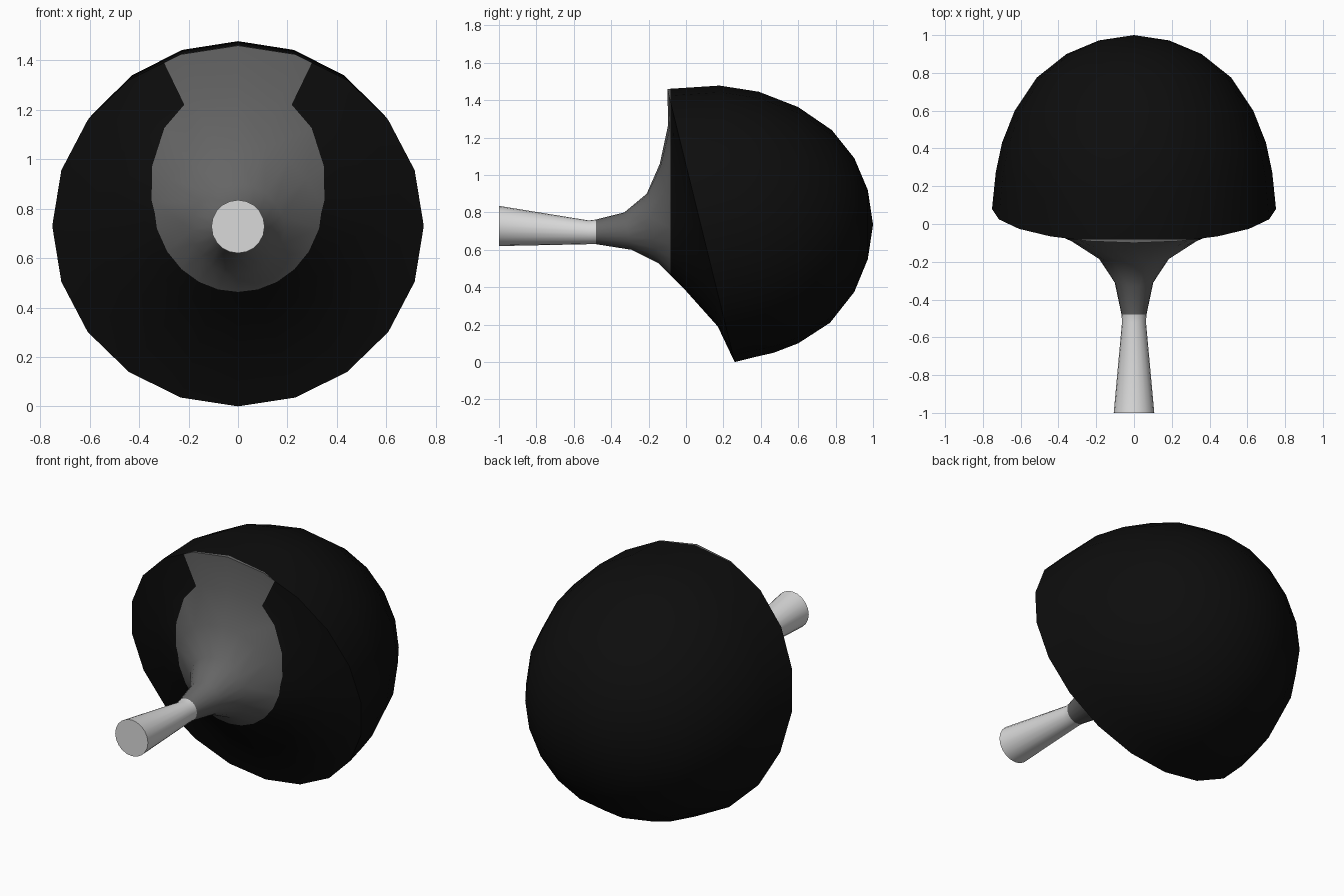
import bpy, bmesh, math
from mathutils import Vector

if "Cube" in bpy.data.objects:
    bpy.data.objects.remove(bpy.data.objects["Cube"])

SIDES = 20
SPLIT_Y = -0.083   # plane where the grey collar meets the black head


def material(name, value):
    m = bpy.data.materials.new(name)
    m.diffuse_color = (value, value, value, 1)
    m.use_nodes = True
    m.node_tree.nodes["Principled BSDF"].inputs["Base Color"].default_value = m.diffuse_color
    return m


black = material("black", 0.004)
grey = material("dark grey", 0.13)
light = material("light grey", 0.7)


def loft(name, rings, mats, tip=None, cap=False, split=False):
    """Loft tilted circles, each given by its bottom and top points (y, z)."""
    bm = bmesh.new()
    loops = []
    for (y0, z0), (y1, z1) in rings:
        c = Vector((0, (y0 + y1) / 2, (z0 + z1) / 2))
        up = Vector((0, (y1 - y0) / 2, (z1 - z0) / 2))
        side = Vector((up.length, 0, 0))
        loops.append([bm.verts.new(c + up * math.cos(a) + side * math.sin(a))
                      for a in (2 * math.pi * i / SIDES for i in range(SIDES))])
    for a, b in zip(loops, loops[1:]):
        for i in range(SIDES):
            j = (i + 1) % SIDES
            bm.faces.new((a[i], b[i], b[j], a[j]))
    if tip:
        t = bm.verts.new((0, *tip))
        for i in range(SIDES):
            bm.faces.new((loops[-1][i], t, loops[-1][(i + 1) % SIDES]))
    if cap:
        bm.faces.new(loops[-1])
    bmesh.ops.recalc_face_normals(bm, faces=bm.faces)
    # normals must point away from the central axis
    bm.normal_update()
    if sum(f.normal.dot(f.calc_center_median() - Vector((0, 0.25, 0.73)))
           for f in bm.faces) < 0:
        bmesh.ops.reverse_faces(bm, faces=bm.faces)
    if split:
        bmesh.ops.bisect_plane(bm, geom=bm.verts[:] + bm.edges[:] + bm.faces[:],
                               plane_co=(0, SPLIT_Y, 0), plane_no=(0, 1, 0))
        for f in bm.faces:
            f.material_index = int(f.calc_center_median().y < SPLIT_Y)
    me = bpy.data.meshes.new(name)
    bm.to_mesh(me)
    bm.free()
    for m in mats:
        me.materials.append(m)
    ob = bpy.data.objects.new(name, me)
    bpy.context.collection.objects.link(ob)
    bpy.ops.object.select_all(action='DESELECT')
    ob.select_set(True)
    bpy.context.view_layer.objects.active = ob
    bpy.ops.object.shade_smooth_by_angle(angle=math.radians(40))
    return ob


rim = ((0.26, 0.0), (-0.10, 1.46))
neck = ((-0.48, 0.63), (-0.48, 0.762))

# Rounded head, from the slanted rim to the tip at the back
loft("head", [rim,
              ((0.37, 0.027), (0.18, 1.478)),
              ((0.47, 0.05), (0.39, 1.445)),
              ((0.60, 0.10), (0.60, 1.363)),
              ((0.77, 0.21), (0.78, 1.24)),
              ((0.90, 0.375), (0.90, 1.09)),
              ((0.972, 0.55), (0.972, 0.92))],
     [black, grey], tip=(1.0, 0.735), split=True)

# Flared collar, from the rim to the neck
loft("collar", [rim,
                ((0.17, 0.19), (-0.095, 1.27)),
                ((0.0, 0.38), (-0.14, 1.06)),
                ((-0.15, 0.53), (-0.21, 0.90)),
                ((-0.29, 0.60), (-0.33, 0.80)),
                neck],
     [black, grey], split=True)

# Tapered handle with a flat end
loft("handle", [neck,
                ((-0.52, 0.63), (-0.52, 0.757)),
                ((-1.0, 0.62), (-1.0, 0.835))],
     [light], cap=True)
